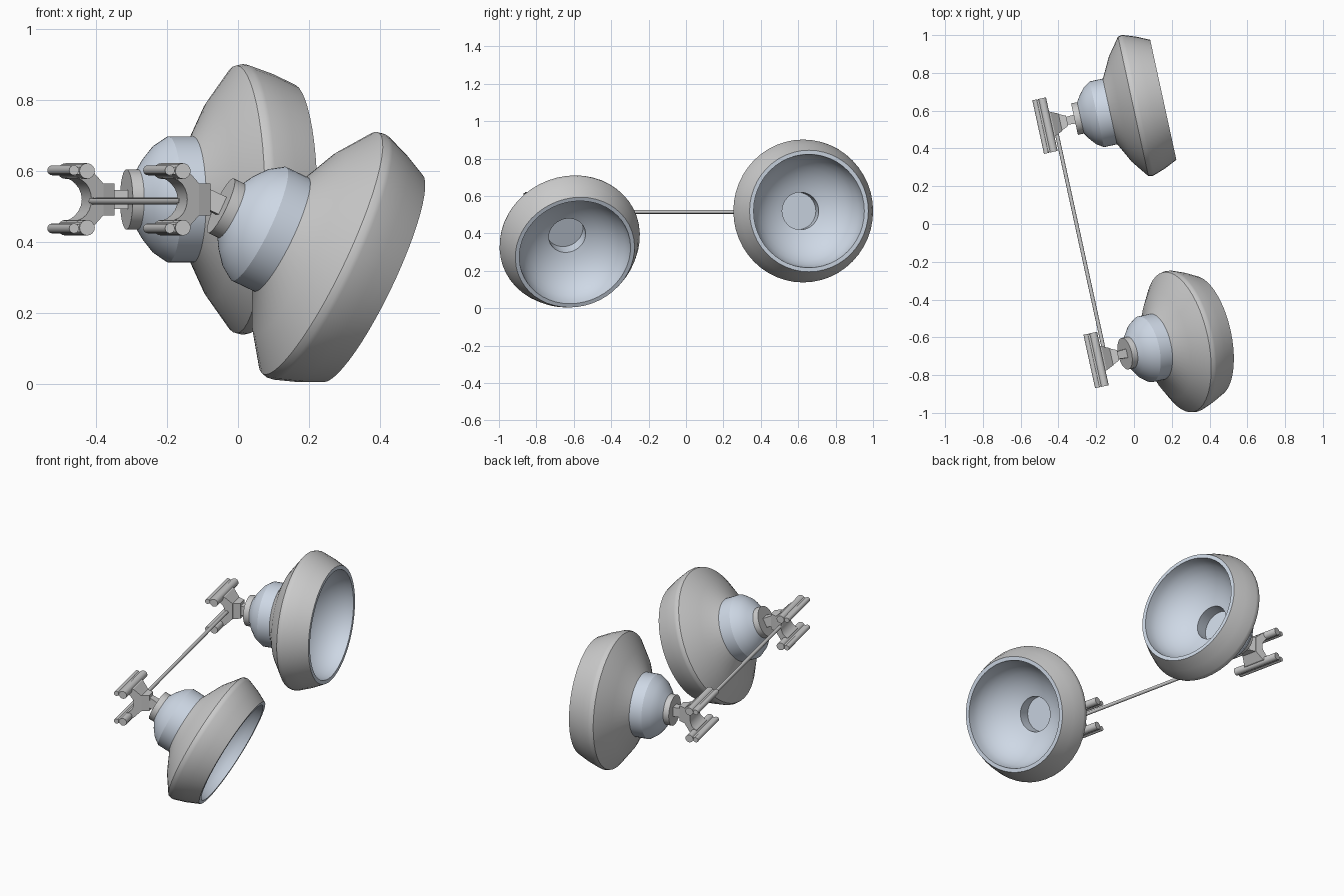
import bpy, bmesh, math
from mathutils import Matrix, Vector

if "Cube" in bpy.data.objects:
    bpy.data.objects.remove(bpy.data.objects["Cube"])

blue = bpy.data.materials.new("blue_grey")
blue.diffuse_color = (0.62, 0.69, 0.79, 1)
blue.use_nodes = True
blue.node_tree.nodes["Principled BSDF"].inputs["Base Color"].default_value = blue.diffuse_color
grey = bpy.data.materials.new("grey")
grey.diffuse_color = (0.6, 0.6, 0.6, 1)
grey.use_nodes = True
grey.node_tree.nodes["Principled BSDF"].inputs["Base Color"].default_value = grey.diffuse_color

YAW = math.radians(12.3)
PITCH = math.radians(25)
BASE = Matrix.Translation((-0.356, 0.546, 0.52)) @ Matrix.Rotation(YAW, 4, 'Z')


def finish(bm, name, matrix, mats, smooth=True):
    bmesh.ops.recalc_face_normals(bm, faces=bm.faces)
    me = bpy.data.meshes.new(name)
    bm.to_mesh(me)
    bm.free()
    for m in mats:
        me.materials.append(m)
    ob = bpy.data.objects.new(name, me)
    bpy.context.collection.objects.link(ob)
    ob.matrix_world = matrix
    if smooth:
        bpy.ops.object.select_all(action='DESELECT')
        ob.select_set(True)
        bpy.context.view_layer.objects.active = ob
        bpy.ops.object.shade_smooth_by_angle(angle=math.radians(25))
    return ob


def lathe(name, profile, matrix, mats, blue_from=None, n=48):
    """Turn (distance, radius) points around local x; ends lie on the axis."""
    bm = bmesh.new()
    rings = []
    for s, r in profile:
        if r == 0:
            rings.append([bm.verts.new((s, 0, 0))] * n)
        else:
            rings.append([bm.verts.new((s, r * math.cos(2 * math.pi * k / n),
                                        r * math.sin(2 * math.pi * k / n))) for k in range(n)])
    for i, (a, b) in enumerate(zip(rings, rings[1:])):
        for k in range(n):
            j = (k + 1) % n
            f = bm.faces.new(list(dict.fromkeys((a[k], a[j], b[j], b[k]))))
            f.material_index = int(blue_from is not None and i >= blue_from)
    return finish(bm, name, matrix, mats)


def box(name, x0, x1, hy0, hy1, hz, matrix):
    """Block along local x that tapers in plan from hy0 to hy1."""
    bm = bmesh.new()
    ends = [[bm.verts.new((x, y * h, z * hz)) for y, z in ((-1, -1), (1, -1), (1, 1), (-1, 1))]
            for x, h in ((x0, hy0), (x1, hy1))]
    for e in ends:
        bm.faces.new(e)
    for k in range(4):
        j = (k + 1) % 4
        bm.faces.new((ends[0][k], ends[0][j], ends[1][j], ends[1][k]))
    return finish(bm, name, matrix, [grey], False)


def bar(name, x, z, r, y0, y1, matrix, n=16):
    """Round bar along local y."""
    bm = bmesh.new()
    bmesh.ops.create_cone(bm, cap_ends=True, segments=n, radius1=r, radius2=r, depth=abs(y1 - y0),
                          matrix=Matrix.Translation((x, (y0 + y1) / 2, z)) @ Matrix.Rotation(math.pi / 2, 4, 'X'))
    return finish(bm, name, matrix, [grey])


def extrude_y(name, pts, half_width, matrix):
    """Extrude an (x, z) outline along y; half_width(x) gives the taper."""
    bm = bmesh.new()
    sides = [[bm.verts.new((x, sg * half_width(x), z)) for x, z in pts] for sg in (-1, 1)]
    for s in sides:
        bm.faces.new(s)
    for k in range(len(pts)):
        j = (k + 1) % len(pts)
        bm.faces.new((sides[0][k], sides[0][j], sides[1][j], sides[1][k]))
    return finish(bm, name, matrix, [grey])


# profiles along the lamp axis, measured from the swivel joint
bowl = [(0.523 - 0.226 * math.sqrt(1 - (r / 0.303) ** 2), r)
        for r in (0.303, 0.299, 0.287, 0.265, 0.235, 0.20, 0.165, 0.13, 0.10)]
shade = [(0.225, 0), (0.225, 0.17), (0.236, 0.18), (0.29, 0.285), (0.36, 0.378), (0.378, 0.382),
         (0.39, 0.38), (0.455, 0.357), (0.523, 0.325)] + bowl + [(0.232, 0.10), (0.232, 0)]
housing = [(0.075, 0), (0.075, 0.085), (0.095, 0.117), (0.125, 0.153), (0.163, 0.178),
           (0.236, 0.178), (0.236, 0)]
disc = [(0.042, 0), (0.042, 0.085), (0.08, 0.085), (0.08, 0)]

# C-shaped clamp outline
arc = [(-0.13 + 0.057 * math.cos(a), 0.062 * math.sin(a))
       for a in (math.radians(d) for d in range(-75, 76, 15))]
clamp = [(-0.125, -0.085), (-0.09, -0.09), (-0.075, -0.085), (-0.035, -0.045),
         (-0.035, 0.045), (-0.075, 0.085), (-0.09, 0.09), (-0.125, 0.085)] + arc[::-1]

for tag, offset, pitch in (("back", 0, 0), ("front", -1.27, PITCH)):
    mount = BASE @ Matrix.Translation((0, offset, 0))
    head = mount @ Matrix.Rotation(pitch, 4, 'Y')
    # lamp head
    lathe(tag + "_shade", shade, head, [grey, blue], blue_from=8)
    lathe(tag + "_housing", housing, head, [blue])
    lathe(tag + "_back_disc", disc, head, [grey])
    box(tag + "_knuckle", -0.015, 0.045, 0.02, 0.024, 0.027, head)
    # clamp with gripping jaws
    box(tag + "_clamp_neck", -0.04, 0.002, 0.047, 0.027, 0.045, mount)
    extrude_y(tag + "_clamp_body", clamp,
              lambda x: 0.072 - 0.025 * max(0, min(1, (x + 0.09) / 0.055)), mount)
    for side, sg in (("upper", 1), ("lower", -1)):
        bar(f"{tag}_{side}_jaw_bar", -0.103, sg * 0.08, 0.022, -0.145, 0.145, mount)
        bar(f"{tag}_{side}_jaw_lip", -0.141, sg * 0.082, 0.014, -0.145, 0.145, mount)
        extrude_y(f"{tag}_{side}_jaw_plate",
                  [(-0.143, sg * 0.073), (-0.103, sg * 0.066), (-0.103, sg * 0.092), (-0.143, sg * 0.092)],
                  lambda x: 0.14, mount)

# connecting rod between the clamps
bar("connecting_rod", -0.066, -0.005, 0.01, -0.04, -1.23, BASE)
